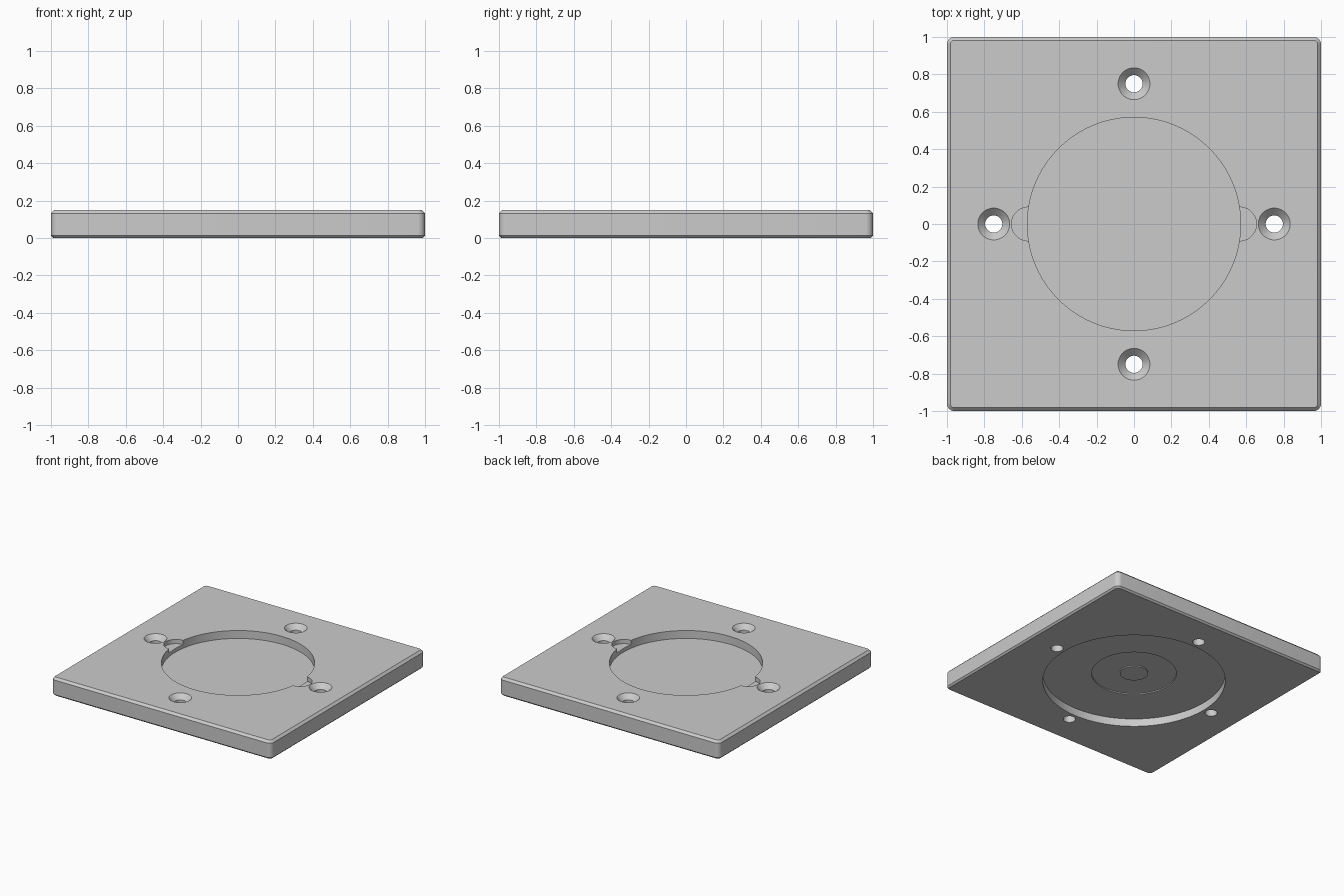
import bpy, bmesh
from math import cos, sin, pi, radians

cube = bpy.data.objects.get("Cube")
if cube:
    bpy.data.objects.remove(cube, do_unlink=True)

THICK = 0.15
CORNER = 0.04
OVER = THICK + 0.1      # cutters reach past the top face
UNDER = -0.1            # and past the bottom face

grey = bpy.data.materials.new("light grey")
grey.use_nodes = True
colour = (0.6, 0.6, 0.6, 1)
grey.diffuse_color = colour
grey.node_tree.nodes["Principled BSDF"].inputs["Base Color"].default_value = colour


def loft(name, rings):
    """Skin a stack of closed rings and cap both ends."""
    bm = bmesh.new()
    loops = [[bm.verts.new(p) for p in ring] for ring in rings]
    n = len(loops[0])
    for a, b in zip(loops, loops[1:]):
        for i in range(n):
            j = (i + 1) % n
            bm.faces.new((a[i], a[j], b[j], b[i]))
    bm.faces.new(loops[0][::-1])
    bm.faces.new(loops[-1])
    bmesh.ops.recalc_face_normals(bm, faces=bm.faces)
    mesh = bpy.data.meshes.new(name)
    bm.to_mesh(mesh)
    bm.free()
    mesh.materials.append(grey)
    obj = bpy.data.objects.new(name, mesh)
    bpy.context.collection.objects.link(obj)
    return obj


def rounded_square(inset, z, steps=8):
    radius = CORNER - inset
    c = 1 - CORNER
    ring = []
    for k, (sx, sy) in enumerate(((1, 1), (-1, 1), (-1, -1), (1, -1))):
        for s in range(steps + 1):
            a = (k + s / steps) * pi / 2
            ring.append((sx * c + radius * cos(a), sy * c + radius * sin(a), z))
    return ring


def turned(name, profile, x=0, y=0, sides=64):
    """Round solid from (radius, height) pairs."""
    return loft(name, [[(x + r * cos(2 * pi * i / sides), y + r * sin(2 * pi * i / sides), z)
                        for i in range(sides)] for r, z in profile])


def cut(target, cutter):
    mod = target.modifiers.new("cut", 'BOOLEAN')
    mod.operation = 'DIFFERENCE'
    mod.solver = 'EXACT'
    mod.object = cutter
    bpy.context.view_layer.objects.active = target
    bpy.ops.object.modifier_apply(modifier=mod.name)
    bpy.data.objects.remove(cutter, do_unlink=True)


# Square plate with rounded corners and chamfered rims
plate = loft("mounting_plate", [
    rounded_square(0.013, 0), rounded_square(0, 0.013),
    rounded_square(0, THICK - 0.018), rounded_square(0.018, THICK)])

# Round pocket in the top
cut(plate, turned("pocket_cutter", [(0.57, THICK - 0.065), (0.57, OVER)], sides=128))

# Shallow finger notches on either side of the pocket
for side in (-1, 1):
    cut(plate, turned("notch_cutter", [(0.09, THICK - 0.035), (0.09, OVER)], x=side * 0.565))

# Wide recess underneath, with a shallow ring groove in its floor
floor, groove = 0.063, 0.072
cut(plate, turned("recess_cutter", [
    (0.68, UNDER), (0.68, floor), (0.316, floor), (0.316, groove),
    (0.105, groove), (0.105, floor)], sides=128))

# Four countersunk screw holes
for i in range(4):
    a = i * pi / 2
    cut(plate, turned("screw_cutter", [
        (0.046, UNDER), (0.046, THICK - 0.039), (0.085, THICK), (0.085, OVER)],
        x=0.75 * cos(a), y=0.75 * sin(a)))

# Smooth round walls, crisp edges
bpy.ops.object.select_all(action='DESELECT')
plate.select_set(True)
bpy.context.view_layer.objects.active = plate
bpy.ops.object.shade_smooth_by_angle(angle=radians(25))
